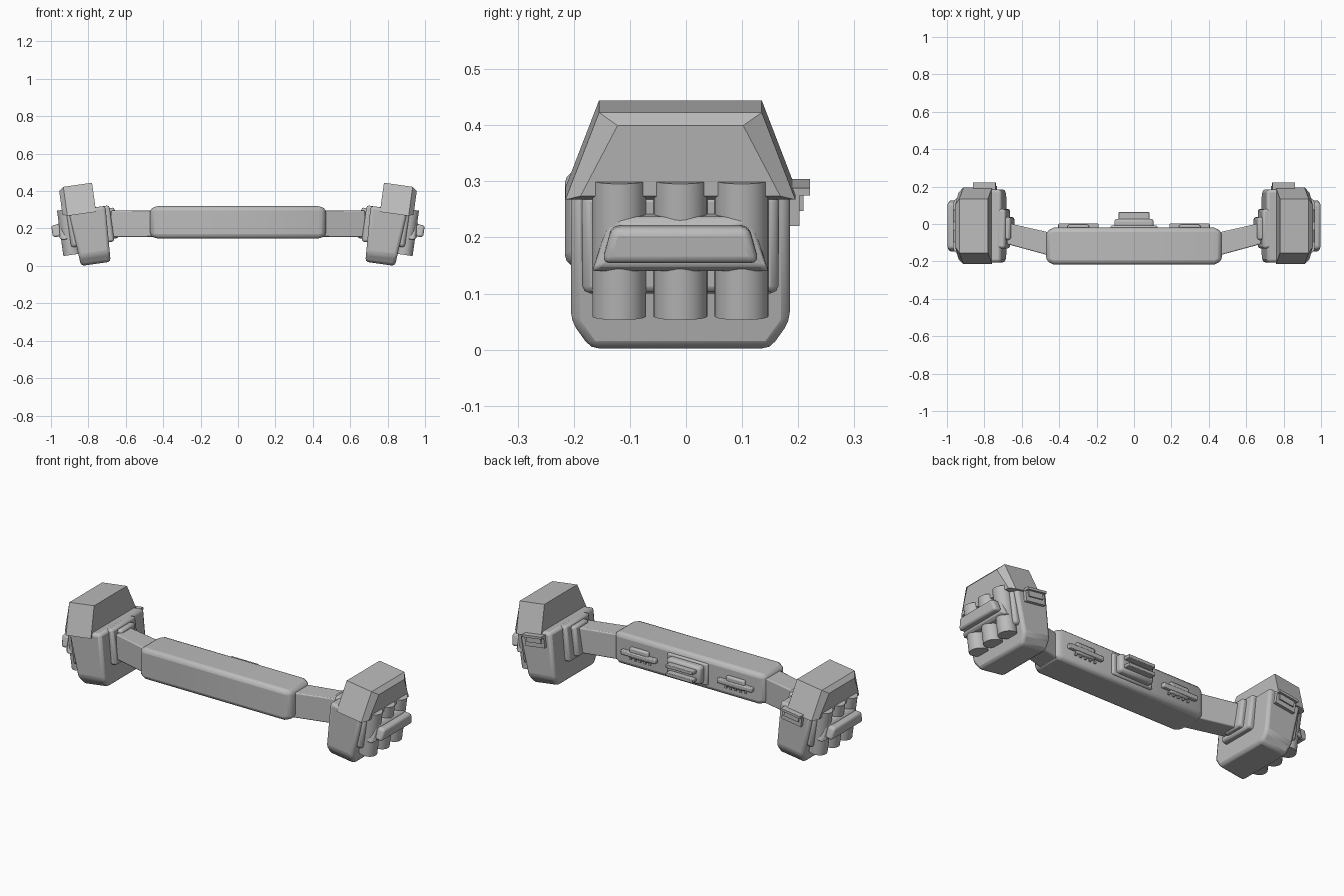
import bpy, bmesh, math
from mathutils import Matrix, Vector

cube = bpy.data.objects.get("Cube")
if cube:
    bpy.data.objects.remove(cube)

grey = bpy.data.materials.new("plain_grey")
grey.use_nodes = True
grey.diffuse_color = (0.5, 0.5, 0.5, 1)
grey.node_tree.nodes["Principled BSDF"].inputs["Base Color"].default_value = (0.5, 0.5, 0.5, 1)

# Leaning frame of the left pouch: local x outward, y back, z up
LEAN = Matrix.Translation((0.76, -0.01, 0.011)) @ Matrix.Rotation(math.radians(8), 4, 'Y')
WORLD = Matrix.Identity(4)


def finish(name, bm, frame=WORLD, bevel=0.0, segments=2, mirror=False):
    bm.transform(frame)
    bmesh.ops.recalc_face_normals(bm, faces=bm.faces)
    mesh = bpy.data.meshes.new(name)
    bm.to_mesh(mesh)
    bm.free()
    obj = bpy.data.objects.new(name, mesh)
    bpy.context.collection.objects.link(obj)
    mesh.materials.append(grey)
    if bevel:
        mod = obj.modifiers.new("Bevel", 'BEVEL')
        mod.width, mod.segments = bevel, segments
        mod.limit_method, mod.angle_limit = 'ANGLE', math.radians(30)
    if mirror:
        obj.modifiers.new("Mirror", 'MIRROR').use_mirror_merge = False
    bpy.ops.object.select_all(action='DESELECT')
    obj.select_set(True)
    bpy.context.view_layer.objects.active = obj
    bpy.ops.object.shade_smooth_by_angle(angle=math.radians(32))
    return obj


def box(name, lo, hi, **kw):
    bm = bmesh.new()
    bmesh.ops.create_cube(bm, size=1)
    lo, hi = Vector(lo), Vector(hi)
    for v in bm.verts:
        v.co = (lo + hi) / 2 + v.co * (hi - lo)
    return finish(name, bm, **kw)


def loft(name, rings, **kw):
    """Skin a list of rings with equal point counts and cap both ends."""
    bm = bmesh.new()
    rows = [[bm.verts.new(p) for p in ring] for ring in rings]
    n = len(rows[0])
    for a, b in zip(rows, rows[1:]):
        for i in range(n):
            bm.faces.new((a[i], a[(i + 1) % n], b[(i + 1) % n], b[i]))
    bm.faces.new(rows[0])
    bm.faces.new(rows[-1])
    return finish(name, bm, **kw)


def trapezoid(x, low, high, wide, narrow, y=0.0):
    return [(x, y - wide, low), (x, y + wide, low), (x, y + narrow, high), (x, y - narrow, high)]


# Central bar with softened edges and tapered ends
loft("center_bar",
     [[(x, -0.118 - hy, 0.233 - hz), (x, -0.118 + hy, 0.233 - hz),
       (x, -0.118 + hy, 0.233 + hz), (x, -0.118 - hy, 0.233 + hz)]
      for x, hy, hz in ((-0.47, 0.08, 0.076), (-0.43, 0.098, 0.086),
                        (0.43, 0.098, 0.086), (0.47, 0.08, 0.076))],
     bevel=0.022, segments=3)

# Angled arms between bar and pouches
loft("arm", [[(x, y0, 0.155), (x, y1, 0.155), (x, y1, 0.295), (x, y0, 0.295)]
             for x, y0, y1 in ((0.44, -0.172, -0.048), (0.68, -0.107, 0.006))],
     bevel=0.006, mirror=True)

# Latch in the middle of the bar's back
box("latch_base", (-0.105, -0.04, 0.185), (0.105, 0.028, 0.285), bevel=0.015)
box("latch_plate", (-0.125, -0.04, 0.175), (0.125, -0.008, 0.295), bevel=0.008)
for z in (0.205, 0.25):
    box("latch_grip", (-0.083, 0.02, z), (0.083, 0.063, z + 0.018), bevel=0.003)

# Clips either side of the latch
box("clip_bar", (0.19, -0.03, 0.215), (0.405, 0.002, 0.24), bevel=0.005, mirror=True)
box("clip_block", (0.24, -0.03, 0.205), (0.355, -0.004, 0.265), bevel=0.008, mirror=True)
for i in range(5):
    x = 0.235 + i * 0.03
    box("clip_tooth", (x - 0.006, -0.03, 0.192), (x + 0.006, -0.012, 0.204), mirror=True)

# Pouch body: chamfered at the bottom, wider toward the top
outline = [(-0.16, 0), (0.16, 0), (0.195, 0.05), (0.195, 0.3), (-0.195, 0.3), (-0.195, 0.05)]
loft("pouch_body", [[(-0.08 - 0.045 * u, y, u) for y, u in outline],
                    [(0.08 + 0.085 * u, y, u) for y, u in outline]],
     frame=LEAN, bevel=0.016, segments=2, mirror=True)

# Flap roof with a sloped outer face
loft("pouch_flap", [trapezoid(-0.04, 0.275, 0.432, 0.205, 0.145),
                    trapezoid(0.115, 0.275, 0.432, 0.205, 0.145),
                    trapezoid(0.14, 0.285, 0.412, 0.178, 0.112)],
     frame=LEAN, mirror=True)

# Outer panel carrying three tubes
box("tube_panel", (0.06, -0.175, 0.105), (0.118, 0.175, 0.285),
    frame=LEAN, bevel=0.014, mirror=True)
for y in (-0.109, 0, 0.109):
    bm = bmesh.new()
    bmesh.ops.create_cone(bm, cap_ends=True, segments=32, radius1=0.048, radius2=0.048,
                          depth=0.245, matrix=Matrix.Translation((0.118, y, 0.188)))
    finish("tube", bm, frame=LEAN, mirror=True)

# Holder and strap across the tubes
loft("tube_holder", [trapezoid(0.1, 0.152, 0.25, 0.157, 0.125),
                     trapezoid(0.16, 0.152, 0.25, 0.157, 0.125),
                     trapezoid(0.174, 0.165, 0.238, 0.145, 0.09)],
     frame=LEAN, bevel=0.005, mirror=True)
loft("tube_strap", [trapezoid(0.16, 0.172, 0.237, 0.14, 0.122),
                    trapezoid(0.208, 0.172, 0.237, 0.14, 0.122)],
     frame=LEAN, bevel=0.014, segments=3, mirror=True)

# Mount between arm and pouch
box("mount_plate", (-0.14, -0.075, 0.12), (-0.07, 0.047, 0.285),
    frame=LEAN, bevel=0.012, mirror=True)
box("mount_base", (-0.115, -0.12, 0.105), (-0.07, 0.09, 0.3),
    frame=LEAN, bevel=0.012, mirror=True)

# Hook on the back of each pouch
box("hook_plate", (-0.06, 0.18, 0.22), (0.06, 0.212, 0.288), frame=LEAN, mirror=True)
box("hook_ledge", (-0.06, 0.18, 0.275), (0.06, 0.231, 0.288), frame=LEAN, mirror=True)
box("hook_bar", (-0.045, 0.18, 0.245), (0.045, 0.219, 0.275), frame=LEAN, mirror=True)
